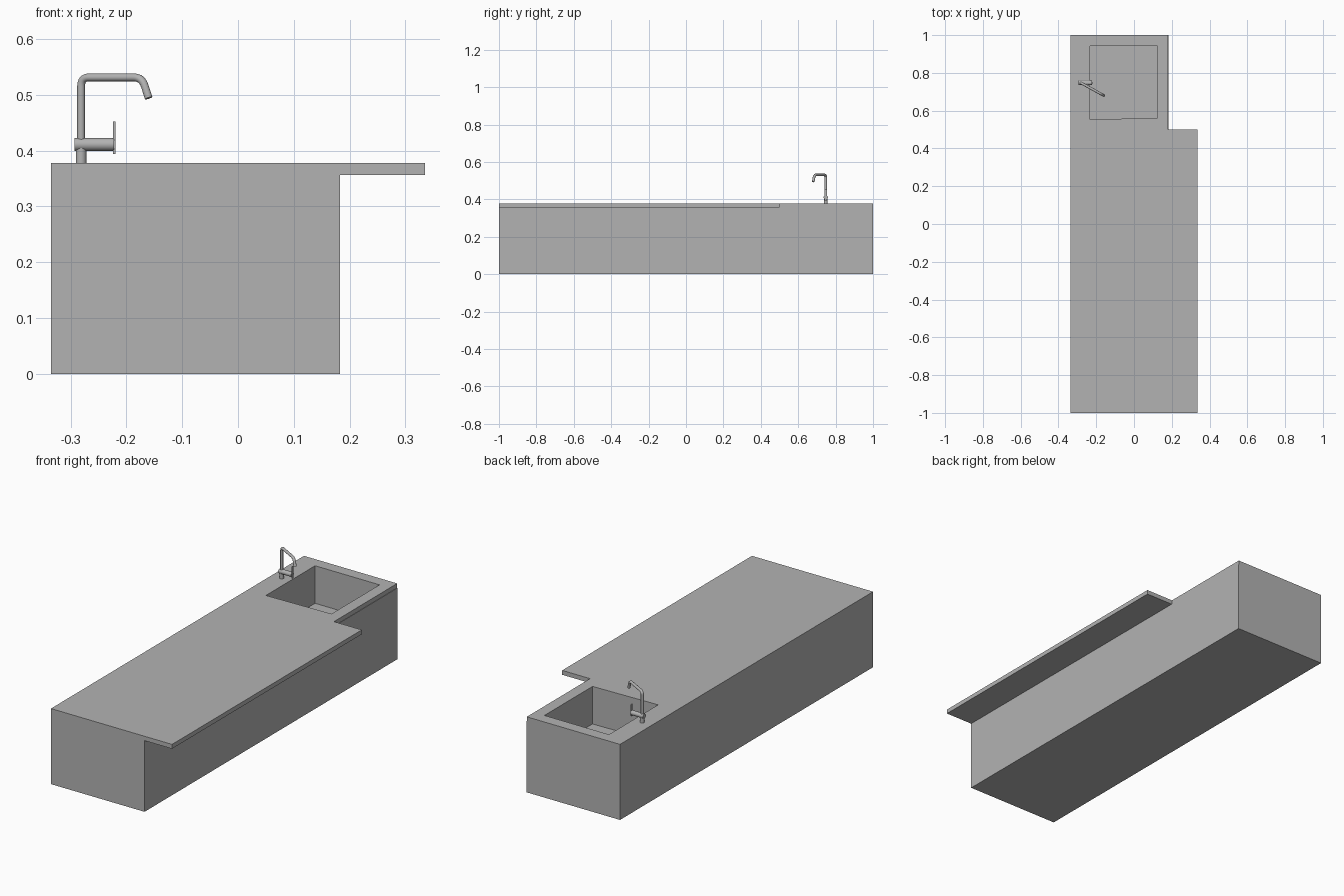
import bpy, bmesh, math
from mathutils import Vector

if "Cube" in bpy.data.objects:
    bpy.data.objects.remove(bpy.data.objects["Cube"])

grey = bpy.data.materials.new("plain grey")
grey.use_nodes = True
COLOUR = (0.45, 0.45, 0.45, 1)
grey.diffuse_color = COLOUR
grey.node_tree.nodes["Principled BSDF"].inputs["Base Color"].default_value = COLOUR


def prism(name, outline, low, high):
    """Extrude a flat outline from one height to another."""
    bm = bmesh.new()
    base = bm.faces.new([bm.verts.new((x, y, low)) for x, y in outline])
    top = bmesh.ops.extrude_face_region(bm, geom=[base])["geom"]
    bmesh.ops.translate(bm, vec=(0, 0, high - low),
                        verts=[v for v in top if isinstance(v, bmesh.types.BMVert)])
    bmesh.ops.recalc_face_normals(bm, faces=bm.faces)
    mesh = bpy.data.meshes.new(name)
    bm.to_mesh(mesh)
    bm.free()
    obj = bpy.data.objects.new(name, mesh)
    bpy.context.collection.objects.link(obj)
    mesh.materials.append(grey)
    return obj


def rectangle(x0, x1, y0, y1):
    return [(x0, y0), (x1, y0), (x1, y1), (x0, y1)]


def rod(name, start, end, radius):
    """Capped cylinder between two points."""
    start, end = Vector(start), Vector(end)
    axis = end - start
    bpy.ops.mesh.primitive_cylinder_add(vertices=32, radius=radius, depth=axis.length,
                                        location=(start + end) / 2)
    obj = bpy.context.object
    obj.name = name
    obj.rotation_euler = axis.to_track_quat("Z", "Y").to_euler()
    obj.data.materials.append(grey)
    bpy.ops.object.shade_smooth_by_angle(angle=math.radians(40))
    return obj


def rounded_path(corners, reach, steps=8):
    """Replace inner corners of a path with smooth bends."""
    pts = [Vector(c) for c in corners]
    path = [pts[0]]
    for before, corner, after in zip(pts, pts[1:], pts[2:]):
        a = corner + (before - corner).normalized() * reach
        b = corner + (after - corner).normalized() * reach
        for i in range(steps + 1):
            t = i / steps
            path.append(a * (1 - t) ** 2 + corner * 2 * t * (1 - t) + b * t * t)
    return path + [pts[-1]]


# Cabinet and countertop with an overhanging bar on the left side
LEFT, RIGHT, EDGE, TOP, UNDER = 0.335, -0.335, 0.183, 0.378, 0.356
cabinet = prism("cabinet", rectangle(RIGHT, EDGE, -1, 1), 0, UNDER)
lip = EDGE - 0.002
countertop = prism("countertop", [(RIGHT, -1), (LEFT, -1), (LEFT, 0.5),
                                  (lip, 0.5), (lip, 1), (RIGHT, 1)], UNDER, TOP)

# Sink recess cut through the countertop into the cabinet
FLOOR = 0.19
cutter = prism("sink_cutter", [(-0.233, 0.553), (0.124, 0.562),
                               (0.124, 0.942), (-0.233, 0.942)], FLOOR, 0.5)
cutter.hide_render = True
cutter.hide_set(True)
for part in (cabinet, countertop):
    cut = part.modifiers.new("sink recess", "BOOLEAN")
    cut.operation = "DIFFERENCE"
    cut.solver = "EXACT"
    cut.object = cutter
rod("sink_drain", (-0.055, 0.748, FLOOR), (-0.055, 0.748, FLOOR + 0.002), 0.027)

# Tap base, sideways mixer body and upright lever
X, Y = -0.281, 0.747
rod("tap_base", (X, Y, TOP), (X, Y, 0.405), 0.0095)
rod("tap_body", (-0.293, Y, 0.411), (-0.222, Y, 0.411), 0.0115)
prism("tap_lever", rectangle(-0.224, -0.219, Y - 0.006, Y + 0.006), 0.394, 0.452)

# Bent spout swung diagonally over the sink
curve = bpy.data.curves.new("tap_spout", "CURVE")
curve.dimensions = "3D"
curve.bevel_depth = 0.007
curve.bevel_resolution = 6
curve.use_fill_caps = True
path = rounded_path([(X, Y, 0.411), (X, Y, 0.531),
                     (-0.172, 0.687, 0.531), (-0.16, 0.68, 0.494)], 0.016)
spline = curve.splines.new("POLY")
spline.points.add(len(path) - 1)
for point, co in zip(spline.points, path):
    point.co = (*co, 1)
spline.use_smooth = True
curve.materials.append(grey)
spout = bpy.data.objects.new("tap_spout", curve)
bpy.context.collection.objects.link(spout)
